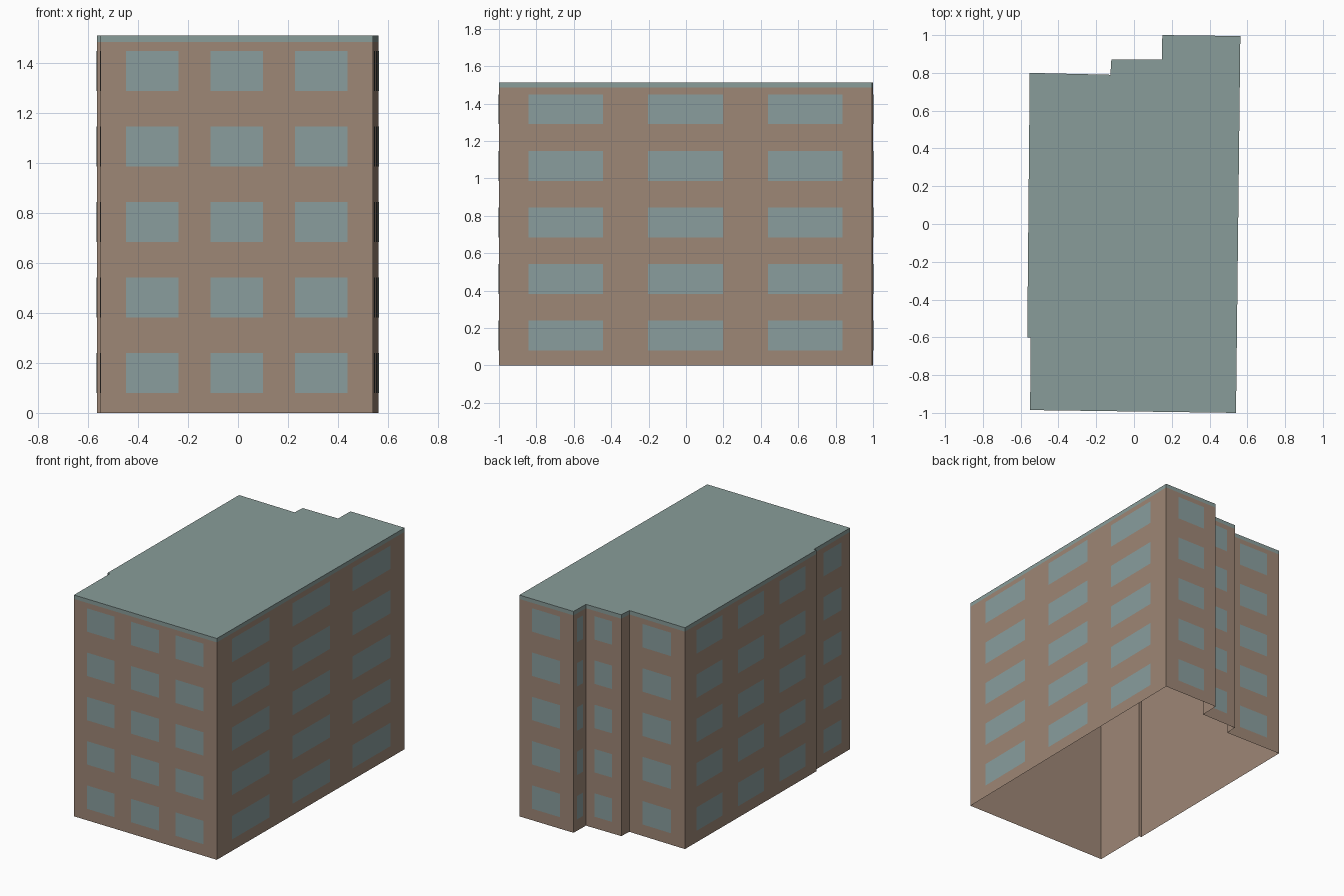
import bpy
import bmesh
from mathutils import Vector

cube = bpy.data.objects.get("Cube")
if cube:
    bpy.data.objects.remove(cube, do_unlink=True)

# Plan outline, counter-clockwise seen from above
FOOTPRINT = [(-0.55, -0.985), (0.54, -1.0), (0.563, 0.995), (0.15, 1.0),
             (0.147, 0.87), (-0.12, 0.87), (-0.125, 0.79), (-0.552, 0.80),
             (-0.565, -0.6), (-0.547, -0.6)]
EAVES, TOP = 1.485, 1.512
FLOORS, FLOOR_HEIGHT, SILL, WINDOW_HEIGHT = 5, 0.3025, 0.08, 0.16


def material(name, color):
    mat = bpy.data.materials.new(name)
    mat.use_nodes = True
    mat.diffuse_color = (*color, 1)
    mat.node_tree.nodes["Principled BSDF"].inputs["Base Color"].default_value = (*color, 1)
    return mat


brick = material("brown brick", (0.34, 0.24, 0.18))
slate = material("grey green roof", (0.25, 0.335, 0.32))
glass = material("grey blue glass", (0.25, 0.34, 0.34))


def make_object(name, bm, mat):
    mesh = bpy.data.meshes.new(name)
    bm.to_mesh(mesh)
    bm.free()
    mesh.materials.append(mat)
    obj = bpy.data.objects.new(name, mesh)
    bpy.context.collection.objects.link(obj)
    return obj


def extrude_outline(name, low, high, mat, capped):
    bm = bmesh.new()
    bottom = [bm.verts.new((x, y, low)) for x, y in FOOTPRINT]
    top = [bm.verts.new((x, y, high)) for x, y in FOOTPRINT]
    for i in range(len(bottom)):
        j = (i + 1) % len(bottom)
        bm.faces.new((bottom[i], bottom[j], top[j], top[i]))
    if capped:
        bm.faces.new(top)
        bm.faces.new(bottom[::-1])
    return make_object(name, bm, mat)


# Wall shell is open underneath; the roof is a thin flush slab
extrude_outline("walls", 0, EAVES, brick, False)
extrude_outline("roof", EAVES, TOP, slate, True)

# Window panes, evenly spaced in bays along every wall long enough
bm = bmesh.new()
for i, start in enumerate(FOOTPRINT):
    a = Vector((*start, 0))
    b = Vector((*FOOTPRINT[(i + 1) % len(FOOTPRINT)], 0))
    length = (b - a).length
    if length < 0.1:
        continue
    along = (b - a).normalized()
    outward = Vector((along.y, -along.x, 0)) * 0.003
    bays = 3 if length > 0.5 else 1
    margin = min(0.037, 0.1 * length)
    bay = (length - 2 * margin) / bays
    width = 0.625 * bay
    for n in range(bays):
        left = a + outward + along * (margin + bay * (n + 0.5) - width / 2)
        right = left + along * width
        for floor in range(FLOORS):
            low = Vector((0, 0, SILL + floor * FLOOR_HEIGHT))
            high = low + Vector((0, 0, WINDOW_HEIGHT))
            corners = (left + low, right + low, right + high, left + high)
            bm.faces.new([bm.verts.new(c) for c in corners])
make_object("windows", bm, glass)
